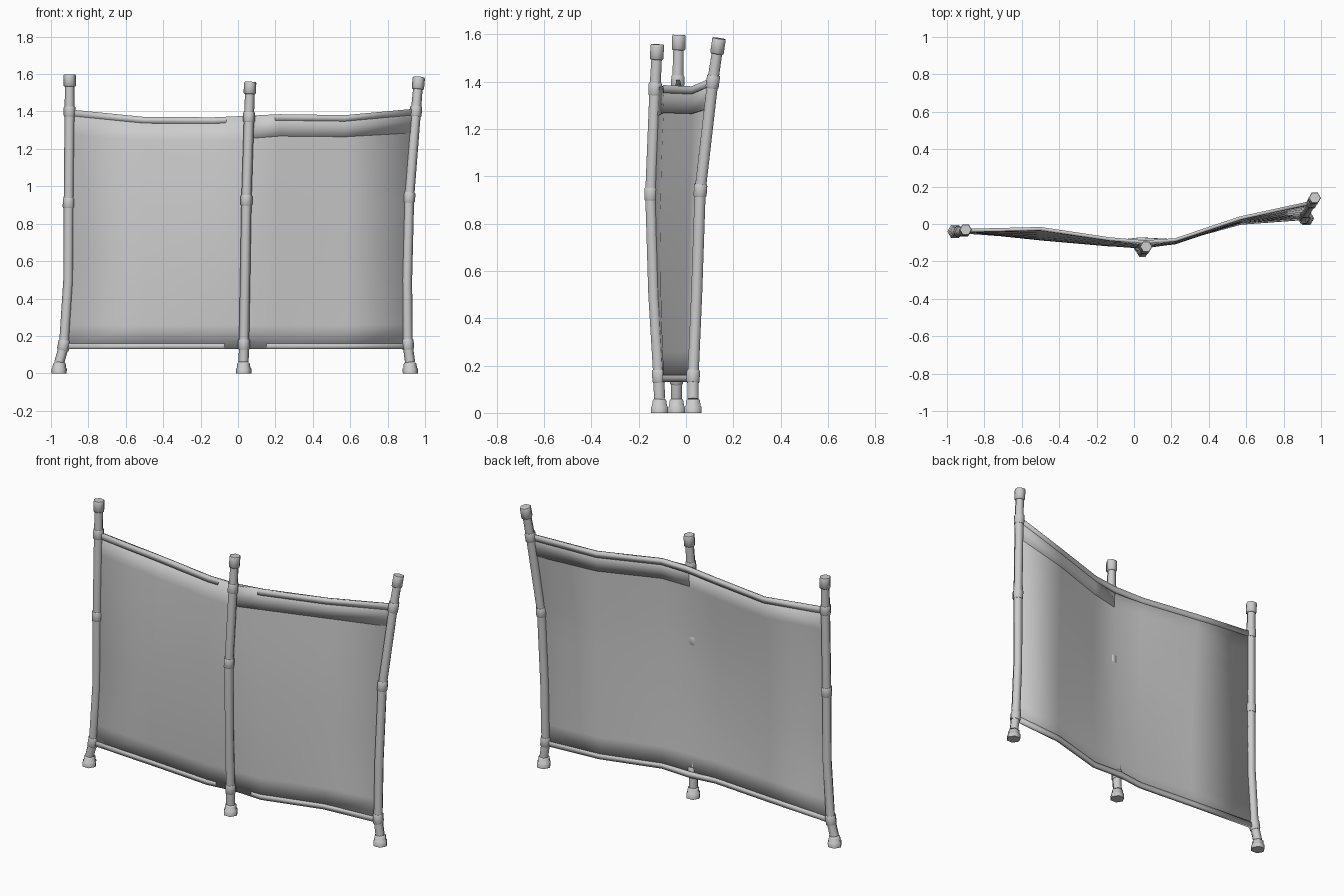
import bpy, bmesh, math
from mathutils import Vector

if "Cube" in bpy.data.objects:
    bpy.data.objects.remove(bpy.data.objects["Cube"])

# Post centre lines, bottom to top
LEFT = [(-.957, -.04, 0), (-.955, -.04, .06), (-.93, -.04, .15), (-.907, -.04, .5),
        (-.905, -.04, .91), (-.9, -.035, 1.4), (-.9, -.03, 1.598)]
MIDDLE = [(.03, -.112, 0), (.03, -.112, .06), (.032, -.115, .155), (.038, -.136, .5),
          (.045, -.149, .925), (.059, -.131, 1.37), (.065, -.121, 1.558)]
RIGHT = [(.922, .03, 0), (.92, .03, .06), (.907, .03, .155), (.904, .045, .5),
         (.915, .06, .94), (.951, .113, 1.4), (.967, .14, 1.583)]


def centre(path, z):
    for a, b in zip(path, path[1:]):
        if z <= b[2]:
            break
    return Vector(a).lerp(Vector(b), (z - a[2]) / (b[2] - a[2]))


def finish(name, bm, angle=35):
    bmesh.ops.recalc_face_normals(bm, faces=bm.faces)
    me = bpy.data.meshes.new(name)
    bm.to_mesh(me)
    bm.free()
    ob = bpy.data.objects.new(name, me)
    bpy.context.collection.objects.link(ob)
    bpy.ops.object.select_all(action='DESELECT')
    ob.select_set(True)
    bpy.context.view_layer.objects.active = ob
    bpy.ops.object.shade_smooth_by_angle(angle=math.radians(angle))
    return ob


def tube(name, path, rings, sides=6):
    """Six-sided tube along a post; rings are (height, radius)."""
    bm = bmesh.new()
    loops = []
    top = path[-1][2]
    for z, r in rings:
        d = centre(path, min(z + .03, top)) - centre(path, max(z - .03, 0))
        q = Vector((0, 0, 1)).rotation_difference(d)
        if z < .06:
            q.identity()
        c = centre(path, z)
        loops.append([bm.verts.new(c + q @ Vector((r * math.cos(i * math.tau / sides),
                      r * math.sin(i * math.tau / sides), 0))) for i in range(sides)])
    for a, b in zip(loops, loops[1:]):
        for i in range(sides):
            j = (i + 1) % sides
            bm.faces.new((a[i], a[j], b[j], b[i]))
    bm.faces.new(loops[0][::-1])
    bm.faces.new(loops[-1])
    return finish(name, bm, 65)


def collar(name, path, z, h, r):
    tube(name, path, [(z - h, r - .003), (z - h + .006, r), (z + h - .006, r), (z + h, r - .003)])


# Posts with feet, collars and caps
for side, path in (("left", LEFT), ("middle", MIDDLE), ("right", RIGHT)):
    top = path[-1][2]
    tube(side + "_post", path, [(p[2], .027) for p in path[1:-1]] + [(top - .01, .025)])
    tube(side + "_foot", path, [(0, .041), (.025, .041), (.03, .036), (.052, .034), (.058, .028)])
    for label, k in (("lower", 2), ("centre", 4), ("upper", 5)):
        collar(f"{side}_{label}_collar", path, path[k][2], .027, .032)
    tube(side + "_cap", path, [(top - .065, .028), (top - .06, .033),
                               (top - .006, .033), (top, .030)])

# Cloth columns: x, y at bottom, middle, top, and top height
COLS = [(LEFT, 0, 1.41), (-.5, -.07, -.08, -.025, 1.37), (-.13, -.1, -.115, -.08, 1.368),
        (MIDDLE, .02, 1.377), (.22, -.09, -.105, -.085, 1.385), (.57, .005, .015, .032, 1.38),
        (RIGHT, 0, 1.415)]
BOTTOM = .13


def cloth_point(col, z, hem=False):
    if isinstance(col[0], list):
        p = centre(col[0], z)
        p.y += col[1] + (.014 if hem and col[1] else 0)
        return p
    x, a, b, c, top = col
    t = (z - BOTTOM) / (top - BOTTOM)
    y = a * (1 - t) * (1 - 2 * t) + 4 * b * t * (1 - t) + c * t * (2 * t - 1)
    return Vector((x, y, z))


def sheet(name, cols, lows, highs, rows, thick, hem=False):
    """Thin cloth strip over some columns, between lower and upper heights."""
    bm = bmesh.new()
    grid = [[bm.verts.new(cloth_point(c, lo + (hi - lo) * k / rows, hem)) for k in range(rows + 1)]
            for c, lo, hi in zip(cols, lows, highs)]
    for a, b in zip(grid, grid[1:]):
        for k in range(rows):
            bm.faces.new((a[k], b[k], b[k + 1], a[k + 1]))
    ob = finish(name, bm)
    m = ob.modifiers.new("thickness", 'SOLIDIFY')
    m.thickness = thick
    m.offset = 0
    return ob


tops = [c[-1] for c in COLS]
n = len(COLS)
# Main panels, meeting at the middle post
sheet("cloth_panels", COLS, [BOTTOM + .004] * n, [t - .004 for t in tops], 10, .008)
# Hems along both edges
sheet("bottom_hem", COLS, [BOTTOM] * n, [BOTTOM + .03] * n, 1, .018, True)
sheet("top_hem", COLS, [t - .033 for t in tops], tops, 1, .018, True)
# Deep fold over the top of the right panel
sheet("folded_flap", COLS[3:], [1.255, 1.268, 1.264, 1.286],
      [t - .002 for t in tops[3:]], 2, .014)
